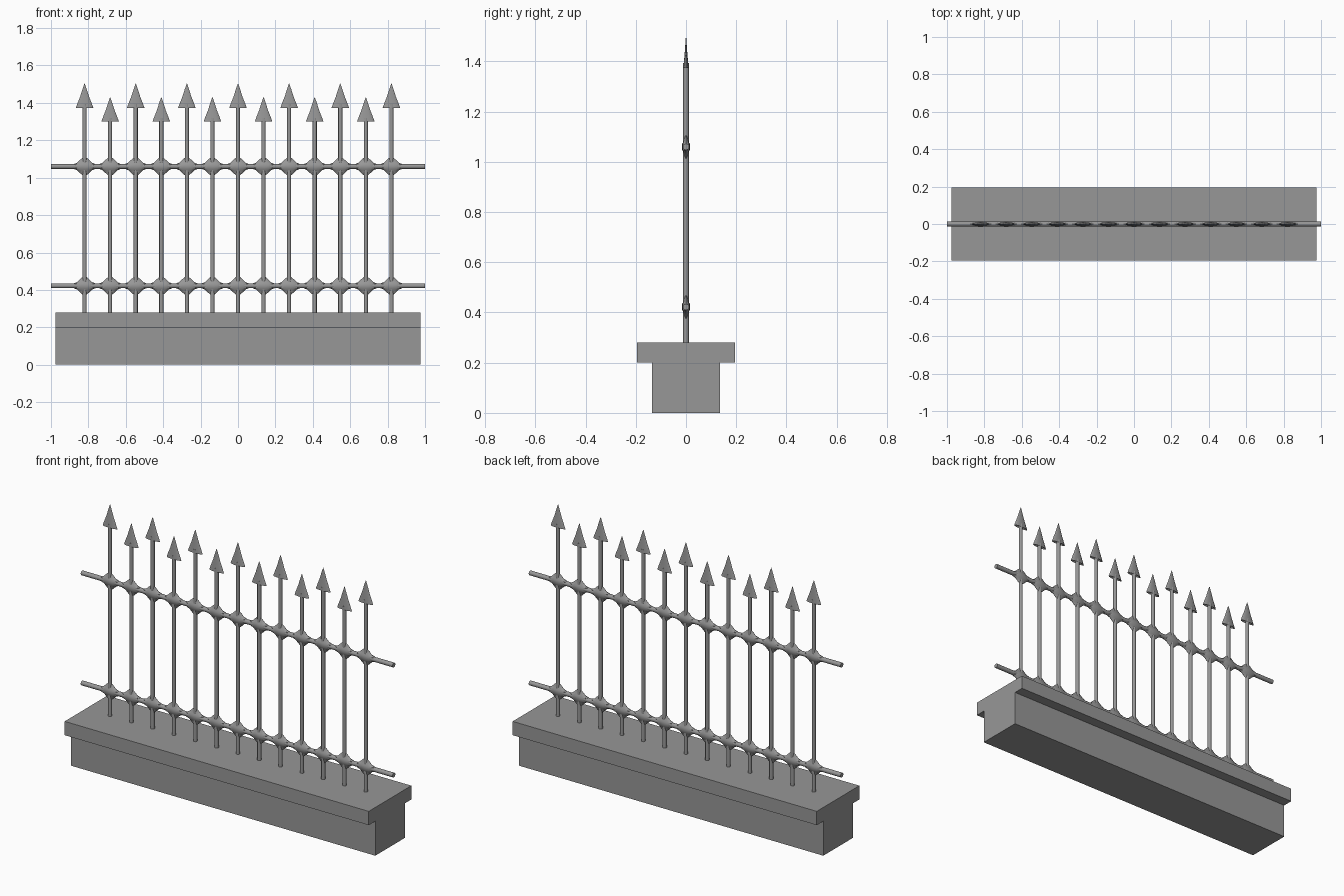
import bpy, bmesh, math

old = bpy.data.objects.get("Cube")
if old:
    bpy.data.objects.remove(old, do_unlink=True)

# One stone and iron grey
grey = bpy.data.materials.new("mid_grey")
grey.use_nodes = True
colour = (0.31, 0.31, 0.31, 1)
grey.diffuse_color = colour
grey.node_tree.nodes["Principled BSDF"].inputs["Base Color"].default_value = colour


def add_object(name, bm, smooth=False):
    bmesh.ops.recalc_face_normals(bm, faces=bm.faces[:])
    mesh = bpy.data.meshes.new(name)
    bm.to_mesh(mesh)
    bm.free()
    mesh.materials.append(grey)
    obj = bpy.data.objects.new(name, mesh)
    bpy.context.collection.objects.link(obj)
    if smooth:
        bpy.ops.object.select_all(action="DESELECT")
        obj.select_set(True)
        bpy.context.view_layer.objects.active = obj
        bpy.ops.object.shade_smooth_by_angle(angle=math.radians(40))
    return obj


def lathe(name, profile, x, z, flat=1.0, sides=12):
    """Turn (radius, height) points about z, flattened along y."""
    bm = bmesh.new()
    rings = []
    for r, h in profile:
        ring = []
        for i in range(sides):
            a = math.tau * i / sides
            ring.append(bm.verts.new((x + r * math.cos(a), r * flat * math.sin(a), z + h)))
        rings.append(ring)
    for low, high in zip(rings, rings[1:]):
        for i in range(sides):
            j = (i + 1) % sides
            bm.faces.new((low[i], low[j], high[j], high[i]))
    bm.faces.new(rings[0])
    bm.faces.new(rings[-1])
    return add_object(name, bm, True)


def box(name, half_x, half_y, z0, z1):
    bm = bmesh.new()
    bmesh.ops.create_cube(bm, size=1)
    for v in bm.verts:
        v.co = (v.co.x * 2 * half_x, v.co.y * 2 * half_y, z0 if v.co.z < 0 else z1)
    return add_object(name, bm)


# Stone wall with overhanging cap
box("wall_base", 0.975, 0.135, 0, 0.2)
box("wall_cap", 0.975, 0.195, 0.2, 0.28)

# Horizontal rails
rail_heights = {"lower": 0.422, "upper": 1.06}
for level, z in rail_heights.items():
    rail = lathe(level + "_rail", [(0.013, -1), (0.013, 1)], 0, 0)
    rail.rotation_euler.y = math.pi / 2
    rail.location.z = z

# Posts with alternating heights, spearheads and collars
head = [(0.012, 0.012), (0.047, 0), (0.038, 0.025), (0.024, 0.06), (0.013, 0.095), (0.001, 0.13)]
collar = [(0.012, -0.046), (0.026, -0.034), (0.04, -0.02), (0.06, -0.012),
          (0.06, 0.012), (0.04, 0.02), (0.026, 0.034), (0.012, 0.046)]
count = 13
for n in range(count):
    x = (n - count // 2) * 0.1367
    base = 1.373 if n % 2 == 0 else 1.3
    lathe(f"post_{n + 1}", [(0.011, 0.27), (0.011, base + 0.02)], x, 0)
    lathe(f"spearhead_{n + 1}", head, x, base, 0.22)
    for level, z in rail_heights.items():
        lathe(f"{level}_collar_{n + 1}", collar, x, z, 0.26)
